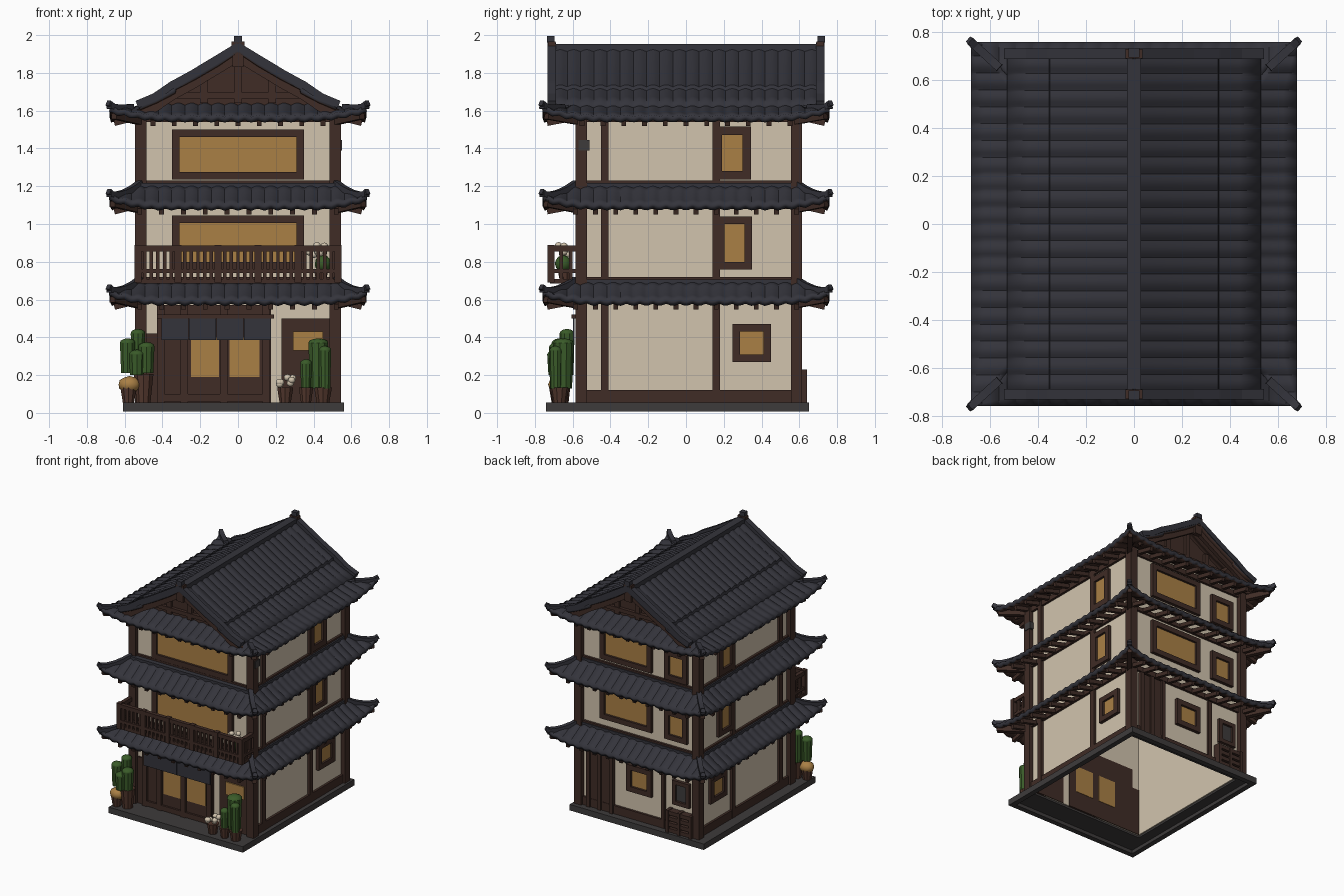
import bpy, bmesh, math, random
from mathutils import Vector, Matrix

if "Cube" in bpy.data.objects:
    bpy.data.objects.remove(bpy.data.objects["Cube"])

random.seed(4)
COL = {"roof_slate": (0.034, 0.034, 0.044), "dark_wood": (0.050, 0.025, 0.019),
       "cream_plaster": (0.64, 0.55, 0.42), "amber_paper": (0.40, 0.215, 0.06),
       "leaf_green": (0.042, 0.105, 0.022), "stone_grey": (0.048, 0.044, 0.044),
       "clay_pot": (0.085, 0.038, 0.026)}
MATS = {}
for n, c in COL.items():
    MATS[n] = bpy.data.materials.new(n)
    MATS[n].diffuse_color = (*c, 1)
ROOF, WOOD, CREAM, AMBER, LEAF, STONE, CLAY = COL
parts = {}


def part(name, mat):
    return parts.setdefault((name, mat), bmesh.new())


def make(name, bm, mats):
    me = bpy.data.meshes.new(name)
    bmesh.ops.recalc_face_normals(bm, faces=bm.faces)
    bm.to_mesh(me)
    bm.free()
    ob = bpy.data.objects.new(name, me)
    bpy.context.collection.objects.link(ob)
    for m in mats:
        me.materials.append(MATS[m])
    return ob


def box(name, mat, x0, x1, y0, y1, z0, z1):
    m = Matrix.Translation(((x0 + x1) / 2, (y0 + y1) / 2, (z0 + z1) / 2))
    m = m @ Matrix.Diagonal((abs(x1 - x0), abs(y1 - y0), abs(z1 - z0), 1))
    bmesh.ops.create_cube(part(name, mat), size=1, matrix=m)


def beam(name, mat, p, q, w, h):
    p, q = Vector(p), Vector(q)
    d = (q - p).normalized()
    side = d.cross(Vector((0, 0, 1))).normalized()
    rot = Matrix((side, d, side.cross(d))).transposed().to_4x4()
    m = Matrix.Translation((p + q) / 2) @ rot @ Matrix.Diagonal((w, (q - p).length + 0.01, h, 1))
    bmesh.ops.create_cube(part(name, mat), size=1, matrix=m)


def blob(name, mat, x, y, z, rx, ry, rz):
    m = Matrix.Translation((x, y, z)) @ Matrix.Diagonal((rx, ry, rz, 1))
    bmesh.ops.create_icosphere(part(name, mat), subdivisions=2, radius=1, matrix=m)


def cone(name, mat, x, y, z0, z1, r0, r1):
    bmesh.ops.create_cone(part(name, mat), segments=10, radius1=r0, radius2=r1, depth=z1 - z0,
                          cap_ends=True, matrix=Matrix.Translation((x, y, (z0 + z1) / 2)))


# walls: a is the position along a side, d the distance out from its face
WX, YF, YB = 0.51, -0.55, 0.58


def plate(name, mat, side, a0, a1, z0, z1, d0, d1):
    if side == "F": box(name, mat, a0, a1, YF - d1, YF - d0, z0, z1)
    if side == "B": box(name, mat, a0, a1, YB + d0, YB + d1, z0, z1)
    if side == "R": box(name, mat, WX + d0, WX + d1, a0, a1, z0, z1)
    if side == "L": box(name, mat, -WX - d1, -WX - d0, a0, a1, z0, z1)


def window(side, a0, a1, z0, z1, f=0.04, fill=AMBER):
    plate("window_panes", fill, side, a0, a1, z0, z1, 0, 0.008)
    for b in ((a0 - f, a0, z0 - f, z1 + f), (a1, a1 + f, z0 - f, z1 + f),
              (a0, a1, z0 - f, z0), (a0, a1, z1, z1 + f)):
        plate("window_frames", WOOD, side, *b, -0.005, 0.025)


for s in "FB":
    plate("walls", CREAM, s, -WX, WX, 0.05, 1.6, -0.03, 0)
for s in "LR":
    plate("walls", CREAM, s, YF, YB, 0.05, 1.6, -0.03, 0)

# hollow stone base: thin slab around the walls with a rim
for b in ((-0.61, 0.56, -0.74, -0.53), (-0.61, 0.56, 0.56, 0.65),
          (-0.61, -0.49, -0.53, 0.56), (0.49, 0.56, -0.53, 0.56)):
    box("stone_base", STONE, *b, 0.035, 0.055)
for b in ((-0.61, 0.56, -0.74, -0.70), (-0.61, 0.56, 0.61, 0.65),
          (-0.61, -0.57, -0.74, 0.65), (0.52, 0.56, -0.74, 0.65)):
    box("stone_rim", STONE, *b, 0.008, 0.05)

# posts and horizontal timbers
for x in (-0.515, 0.515):
    for y in (-0.555, 0.585):
        box("corner_posts", WOOD, x - 0.03, x + 0.03, y - 0.03, y + 0.03, 0.05, 1.58)
for s in "LR":
    for a in (-0.43, 0.16):
        plate("side_posts", WOOD, s, a - 0.02, a + 0.02, 0.05, 1.58, -0.005, 0.02)
for s, a0, a1 in (("F", -WX, WX), ("B", -WX, WX), ("L", YF, YB), ("R", YF, YB)):
    for z0, z1 in ((0.055, 0.12), (0.58, 0.62), (0.69, 0.72), (1.08, 1.11), (1.19, 1.23), (1.54, 1.58)):
        if s != "F" or z0 > 0.1:
            plate("wall_timbers", WOOD, s, a0, a1, z0, z1, -0.005, 0.018)

# windows on both flanks
for s in "LR":
    window(s, 0.285, 0.41, 0.31, 0.43)
    window(s, 0.205, 0.31, 0.80, 1.00, 0.04)
    window(s, 0.19, 0.30, 1.28, 1.47, 0.045)
# upper front windows
window("F", -0.31, 0.31, 0.80, 1.005)
window("F", -0.31, 0.31, 1.275, 1.46)
# back windows, door and crate
for z in (0.82, 1.29):
    window("B", -0.08, 0.29, z, z + 0.19)
    window("B", -0.39, -0.27, z - 0.01, z + 0.14)
window("B", -0.08, 0.06, 0.31, 0.44)
window("B", -0.42, -0.33, 0.30, 0.43, 0.03, STONE)
plate("back_door", WOOD, "B", 0.24, 0.43, 0.05, 0.57, -0.035, 0.015)
for a in (0.23, 0.335, 0.43):
    plate("back_door", WOOD, "B", a - 0.015, a + 0.015, 0.05, 0.57, 0, 0.03)
plate("back_post", WOOD, "B", -0.23, -0.20, 0.05, 0.57, 0, 0.02)
for i in range(4):
    plate("back_crate", WOOD, "B", -0.49, -0.27, 0.06 + i * 0.045, 0.09 + i * 0.045, 0, 0.055)
for a in (-0.48, -0.38, -0.28):
    plate("back_crate", WOOD, "B", a - 0.012, a + 0.012, 0.055, 0.23, 0, 0.06)

# shop front: sliding doors, curtain, side panels
plate("shop_doors", WOOD, "F", -0.42, 0.175, 0.05, 0.57, -0.035, 0.015)
plate("shop_doors", WOOD, "F", 0.23, 0.49, 0.05, 0.50, -0.035, 0.012)
plate("shop_doors", WOOD, "F", -0.50, -0.42, 0.05, 0.42, -0.035, 0.012)
for a0, a1, z0, z1 in ((-0.25, -0.1, 0.19, 0.40), (-0.045, 0.115, 0.19, 0.40), (0.29, 0.45, 0.33, 0.43)):
    plate("door_paper", AMBER, "F", a0, a1, z0, z1, -0.038, 0.021)
for a in (-0.41, -0.285, -0.075, 0.15):
    plate("door_stiles", WOOD, "F", a - 0.02, a + 0.02, 0.05, 0.57, 0.01, 0.03)
plate("door_stiles", WOOD, "F", -0.42, 0.17, 0.06, 0.10, 0.01, 0.03)
for i in range(4):
    a = -0.405 + i * 0.146
    plate("door_curtain", ROOF, "F", a, a + 0.143, 0.385, 0.505, 0.04, 0.049)
plate("curtain_rod", WOOD, "F", -0.43, 0.19, 0.50, 0.52, 0.03, 0.055)


# tiled roofs
def ridged(s):
    return 0.012 * abs(math.sin(math.pi * s / 0.07))


def tiled(name, grids):
    bm = bmesh.new()
    for rows in grids:
        vs = [[bm.verts.new(p) for p in r] for r in rows]
        for a, b in zip(vs, vs[1:]):
            for i in range(len(a) - 1):
                bm.faces.new((a[i], a[i + 1], b[i + 1], b[i]))
    ob = make(name, bm, (ROOF, WOOD))
    if sum(p.normal.z for p in ob.data.polygons) < 0:
        ob.data.flip_normals()
    mod = ob.modifiers.new("thickness", "SOLIDIFY")
    mod.thickness, mod.offset, mod.material_offset = 0.03, -1, 1
    return ob


def skirt(name, ix, iy, zi, zo, ox=0.68, oy=0.76, lift=0.05, t_hip=0.0):
    def height(t, c):
        return zi + (zo - zi) * t * (1.3 - 0.3 * t) + lift * max(0, c) ** 2 * t
    grids = []
    for axis in (0, 1):
        li, lo, di, do = ((ix, ox, iy, oy), (iy, oy, ix, ox))[axis]
        for sg in (-1, 1):
            rows, n = [], int(2 * lo / 0.0117)
            for k in range(n + 1):
                s = -lo + 2 * lo * k / n
                t0 = max(0, (abs(s) - li) / (lo - li))
                c = (abs(s) - li + 0.12) / (lo - li + 0.12)
                row = []
                for j in range(5):
                    t = t0 + (1 - t0) * j / 4
                    d = sg * (di + (do - di) * t)
                    z = height(t, c) + ridged(s)
                    row.append((s, d, z) if axis == 0 else (d, s, z))
                rows.append(row)
            # keep every side facing up
            grids.append(rows if (sg > 0) == (axis == 1) else rows[::-1])
            # rafters under the eave
            m = int(2 * li / 0.105)
            wall = WX if axis else (0.55 if sg < 0 else 0.58)
            for k in range(m + 1):
                s = -li + 2 * li * k / m
                p, q = (s, sg * wall, zo + 0.005), (s, sg * (do - 0.03), zo - 0.03)
                if axis:
                    p, q = (p[1], p[0], p[2]), (q[1], q[0], q[2])
                beam(name + "_rafters", WOOD, p, q, 0.025, 0.03)
    tiled(name, grids)
    # hip ridges with raised tips
    for sx in (-1, 1):
        for sy in (-1, 1):
            def hip(t, dz):
                c = ((ox - ix) * t + 0.12) / (ox - ix + 0.12)
                return (sx * (ix + (ox - ix) * t), sy * (iy + (oy - iy) * t), height(t, c) + dz)
            step = (1 - t_hip) / 4
            for j in range(4):
                t = t_hip + j * step
                beam(name + "_hips", ROOF, hip(t, 0.01), hip(t + step, 0.01), 0.035, 0.03)
            beam(name + "_hips", ROOF, hip(0.93, 0.012), hip(1.02, 0.022), 0.028, 0.028)
            beam(name + "_rafters", WOOD, (sx * 0.52, sy * 0.57, zo - 0.02), hip(0.88, -0.035), 0.035, 0.04)
    # ridge strip where the eave meets the wall
    if not t_hip:
        for s in (-1, 1):
            box(name + "_strip", ROOF, -ix, ix, s * iy - 0.02, s * iy + 0.02, zi - 0.02, zi + 0.012)
            box(name + "_strip", ROOF, s * ix - 0.02, s * ix + 0.02, -iy, iy, zi - 0.02, zi + 0.012)


skirt("lower_eave", 0.52, 0.585, 0.695, 0.592)
skirt("middle_eave", 0.52, 0.585, 1.205, 1.097)
skirt("upper_eave", 0.45, 0.55, 1.645, 1.565, t_hip=0.5)

# main gable roof with a step in the tiles
half = [(0, 1.93), (0.12, 1.855), (0.24, 1.785), (0.35, 1.725), (0.355, 1.705), (0.44, 1.663), (0.53, 1.625)]
prof = [(-x, z) for x, z in half[:0:-1]] + half
N = 124
tiled("main_roof", [[[(x, -0.72 + 1.44 * k / N, z + ridged(-0.72 + 1.44 * k / N)) for x, z in prof]
                     for k in range(N + 1)]])
for sy in (-1, 1):
    for sx in (-1, 1):
        pts = [(sx * x, z) for x, z in (half[0], half[2], half[3], half[5], half[6])]
        for (xa, za), (xb, zb) in zip(pts, pts[1:]):
            beam("verge_tiles", ROOF, (xa, sy * 0.71, za + 0.01), (xb, sy * 0.71, zb + 0.01), 0.045, 0.04)
            beam("barge_boards", WOOD, (xa, sy * 0.695, za - 0.045), (xb, sy * 0.695, zb - 0.045), 0.03, 0.05)
    # gable wall and its timbers
    bm = part("gable_wall", WOOD)
    tri = [[bm.verts.new((x, sy * y, z)) for x, z in ((-0.45, 1.63), (0.45, 1.63), (0, 1.895))] for y in (0.56, 0.585)]
    bm.faces.new(tri[0])
    bm.faces.new(tri[1])
    for i in range(3):
        bm.faces.new((tri[0][i], tri[0][i - 1], tri[1][i - 1], tri[1][i]))
    box("gable_timbers", WOOD, -0.34, 0.34, sy * 0.58, sy * 0.61, 1.665, 1.695)
    for x, z in ((0, 1.89), (-0.18, 1.78), (0.18, 1.78)):
        box("gable_timbers", WOOD, x - 0.02, x + 0.02, sy * 0.58, sy * 0.605, 1.64, z)
    box("gable_pendant", WOOD, -0.03, 0.03, sy * 0.69, sy * 0.725, 1.83, 1.93)
    # ridge end ornaments
    box("ridge_ends", WOOD, -0.035, 0.035, sy * 0.69, sy * 0.73, 1.90, 1.965)
    box("ridge_ends", ROOF, -0.022, 0.022, sy * 0.695, sy * 0.735, 1.96, 1.995)
box("ridge_cap", ROOF, -0.03, 0.03, -0.71, 0.71, 1.90, 1.952)

# balcony
box("balcony_floor", WOOD, -0.54, 0.54, -0.72, -0.55, 0.685, 0.71)
for z, h in ((0.74, 0.022), (0.855, 0.03)):
    box("balcony_rails", WOOD, -0.545, 0.545, -0.73, -0.70, z, z + h)
    for x in (-0.53, 0.53):
        box("balcony_rails", WOOD, x - 0.015, x + 0.015, -0.73, -0.56, z, z + h)
for i in range(31):
    x = -0.53 + 1.06 * i / 30
    w = 0.018 if i % 6 == 0 else 0.009
    box("balcony_balusters", WOOD, x - w, x + w, -0.715 - w, -0.715 + w, 0.69, 0.87 + (w > 0.01) * 0.02)
for x in (-0.53, 0.53):
    for y in (-0.66, -0.61):
        box("balcony_balusters", WOOD, x - 0.009, x + 0.009, y - 0.009, y + 0.009, 0.7, 0.86)
cone("plant_pots", CLAY, 0.44, -0.64, 0.71, 0.76, 0.03, 0.04)
blob("foliage", LEAF, 0.45, -0.65, 0.79, 0.045, 0.045, 0.045)
box("wall_vent", STONE, 0.52, 0.55, -0.57, -0.51, 1.39, 1.445)

# potted plants at the shop front: trimmed columns of leaves
for x, y, z0, z1, r in ((-0.585, -0.67, 0.21, 0.39, 0.042), (-0.53, -0.63, 0.20, 0.44, 0.04),
                        (-0.485, -0.68, 0.21, 0.37, 0.045), (-0.535, -0.69, 0.20, 0.33, 0.045),
                        (0.425, -0.65, 0.13, 0.39, 0.055), (0.46, -0.69, 0.13, 0.35, 0.035),
                        (0.36, -0.68, 0.13, 0.28, 0.032)):
    cone("foliage", LEAF, x, y, z0, z1 - 0.02, r * 0.85, r)
    blob("foliage", LEAF, x, y, z1 - 0.02, r, r, 0.025)
for x, y, r, h in ((-0.58, -0.68, 0.045, 0.08), (-0.50, -0.66, 0.055, 0.15), (0.36, -0.68, 0.04, 0.08),
                   (0.45, -0.67, 0.05, 0.08), (0.25, -0.67, 0.045, 0.08)):
    cone("plant_pots", CLAY, x, y, 0.055, 0.055 + h, r * 0.7, r)
blob("amber_flowers", AMBER, -0.575, -0.68, 0.15, 0.06, 0.05, 0.045)
for cx, cy, cz in ((0.25, -0.67, 0.165), (0.42, -0.65, 0.86)):
    for i in range(9):
        blob("pale_flowers", CREAM, cx + random.uniform(-0.045, 0.045), cy + random.uniform(-0.03, 0.03),
             cz + random.uniform(-0.025, 0.03), 0.02, 0.02, 0.018)

for (name, mat), bm in parts.items():
    make(name, bm, (mat,))
for ob in bpy.context.collection.objects:
    ob.select_set(True)
    bpy.context.view_layer.objects.active = ob
bpy.ops.object.shade_smooth_by_angle(angle=math.radians(35))

for m in bpy.data.materials:
    if m.users and not m.is_grease_pencil:
        m.use_nodes = True
        m.node_tree.nodes["Principled BSDF"].inputs["Base Color"].default_value = m.diffuse_color
